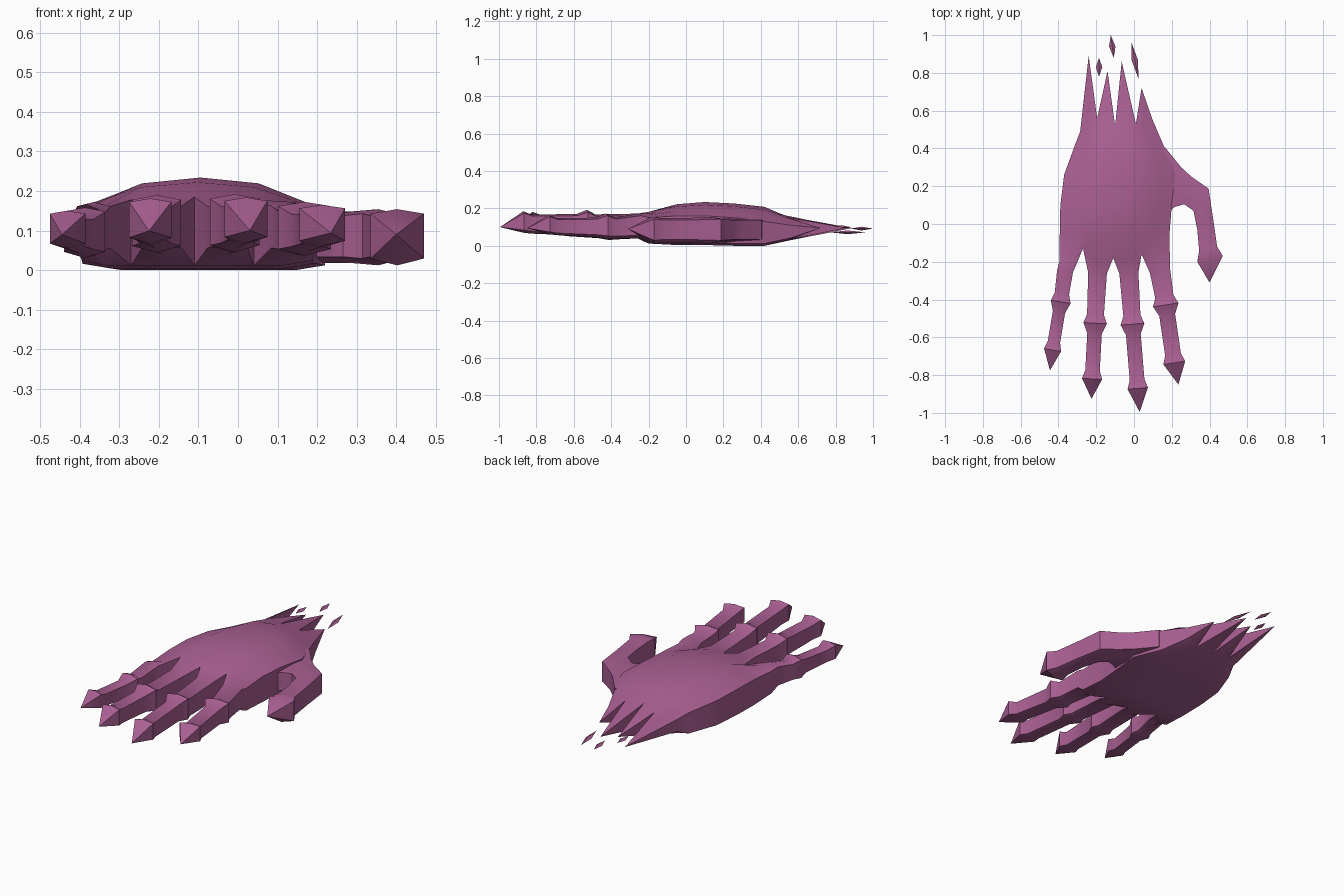
import bpy, bmesh, math
from mathutils import Vector

if "Cube" in bpy.data.objects:
    bpy.data.objects.remove(bpy.data.objects["Cube"])

skin = bpy.data.materials.new("mauve skin")
skin.diffuse_color = (0.40, 0.115, 0.29, 1)
skin.use_nodes = True
skin.node_tree.nodes["Principled BSDF"].inputs["Base Color"].default_value = skin.diffuse_color


def finish(bm, name):
    bmesh.ops.recalc_face_normals(bm, faces=bm.faces)
    me = bpy.data.meshes.new(name)
    bm.to_mesh(me)
    bm.free()
    me.materials.append(skin)
    ob = bpy.data.objects.new(name, me)
    bpy.context.collection.objects.link(ob)
    bpy.context.view_layer.objects.active = ob
    ob.select_set(True)
    bpy.ops.object.shade_smooth_by_angle(angle=math.radians(38))
    ob.select_set(False)


def bridge(bm, a, b):
    n = len(a)
    for i in range(n):
        bm.faces.new((a[i], a[(i + 1) % n], b[(i + 1) % n], b[i]))


def cone(bm, ring, tip):
    t = bm.verts.new(tip)
    for i in range(len(ring)):
        bm.faces.new((ring[i], ring[(i + 1) % len(ring)], t))


def digit_ring(bm, l, r, zb, zt):
    """Six-point section: slightly crowned top and keeled bottom."""
    m = [(a + b) / 2 for a, b in zip(l, r)]
    h = zt - zb
    top = [(*p, zt - d * h) for p, d in ((l, .08), (m, 0), (r, .08))]
    bot = [(*p, zb + d * h) for p, d in ((r, .12), (m, 0), (l, .12))]
    return [bm.verts.new(p) for p in top + bot]


# Palm: rings of nine columns on top and nine below
def palm_ring(bm, xs, ys, zb, zs, zt):
    crown = [0, .4, .8, .9, 1, .9, .8, .4, 0]
    top = [bm.verts.new((x, y, zs + (zt - zs) * c)) for x, y, c in zip(xs, ys, crown)]
    bot = [bm.verts.new((x, y, zb + (0.012 if i in (0, 8) else 0)))
           for i, (x, y) in enumerate(zip(xs, ys))]
    return top, bot


def with_mids(vals):
    out = [vals[0]]
    for a, b in zip(vals, vals[1:]):
        out += [(a + b) / 2, b]
    return out


bm = bmesh.new()
knuckle_y = [-.2] * 9
knuckle_y[2], knuckle_y[4], knuckle_y[6] = -.13, -.18, -.16   # webs between fingers
rings = [palm_ring(bm, with_mids([-.395, -.27, -.11, .04, .19]), knuckle_y, .012, .15, .185)]
# y, left x, right x, bottom, side top, crown
for y, xl, xr, zb, zs, zt in [(-.05, -.393, .188, .004, .16, .222),
                              (.10, -.39, .20, .004, .16, .234),
                              (.26, -.37, .22, 0, .15, .226),
                              (.42, -.312, .155, 0, .13, .208)]:
    xs = [xl + (xr - xl) * i / 8 for i in range(9)]
    rings.append(palm_ring(bm, xs, [y] * 9, zb, zs, zt))
rings.append(palm_ring(bm, with_mids([-.285, -.195, -.10, .01, .095]),
                       with_mids([.49, .56, .52, .53, .56]), .03, .11, .165))
for (t0, b0), (t1, b1) in zip(rings, rings[1:]):
    bridge(bm, t0 + b0[::-1], t1 + b1[::-1])


def span(ring, i):
    """One quarter of a palm ring, as a closed six-point loop."""
    t, b = ring
    return t[2 * i:2 * i + 3] + b[2 * i:2 * i + 3][::-1]


# Torn spikes at the wrist
for i, (x, y) in enumerate([(-.24, .89), (-.14, .81), (-.065, .86), (.04, .72)]):
    cone(bm, span(rings[-1], i), (x, y, .095))

# Fingers: base, joint, end and tip points, joint half width, drop of the finger
FINGERS = [((-.365, -.25), (-.388, -.412), (-.431, -.667), (-.445, -.775), .053, .026),
           ((-.193, -.26), (-.206, -.525), (-.222, -.82), (-.225, -.925), .062, .002),
           ((-.027, -.26), (-.008, -.53), (.02, -.87), (.03, -.995), .063, 0),
           ((.138, -.25), (.168, -.428), (.213, -.735), (.235, -.85), .068, .015)]
for i, (base, joint, end, tip, w, drop) in enumerate(FINGERS):
    base, joint, end = Vector(base), Vector(joint), Vector(end)
    d1, d2 = (joint - base).normalized(), (end - joint).normalized()
    # centre, direction, width factor, bottom, top
    sections = [(base, d1, .8, .04, .172), (joint - d1 * .045, d1, .72, .045, .168),
                (joint, d2, 1, .045, .192), (joint + d2 * .055, d2, .62, .055, .17),
                (end - d2 * .045, d2, .62, .065, .167), (end, d2, .86, .07, .184)]
    prev = span(rings[0], i)
    for c, d, f, zb, zt in sections:
        side = Vector((-d.y, d.x)) * w * f
        s = drop * min(1, (base - c).length / .16)
        cur = digit_ring(bm, c - side, c + side, zb - s * .55, zt - s * 1.3)
        bridge(bm, prev, cur)
        prev = cur
    cone(bm, prev, (*tip, .10 - drop * .4))
finish(bm, "palm_and_fingers")

# Thumb: inner and outer edge points, flared at the bend and the tip
bm = bmesh.new()
inner = [(.05, .03), (.19, .07), (.215, .09), (.265, .105), (.315, .07),
         (.335, -.03), (.345, -.14), (.335, -.20)]
outer = [(.10, .42), (.165, .405), (.25, .30), (.305, .25), (.395, .187),
         (.42, .02), (.44, -.12), (.47, -.17)]
prev = None
for i, (l, r) in enumerate(zip(inner, outer)):
    flare = .006 if i in (4, 7) else 0
    cur = digit_ring(bm, l, r, .018 - flare, .148 + flare)
    if prev:
        bridge(bm, prev, cur)
    else:
        bm.faces.new(cur)
    prev = cur
cone(bm, prev, (.40, -.31, .09))
finish(bm, "thumb")

# Loose shards beyond the wrist: centre, half length, sideways lean
for i, (x, y, z, half, lean) in enumerate([(-.185, .83, .10, .05, 0),
                                           (-.115, .94, .092, .06, -.008),
                                           (.005, .865, .072, .095, -.018)]):
    bm = bmesh.new()
    ring = [bm.verts.new((x + a, y + b, z)) for a, b in
            ((lean, half), (.017, 0), (-lean, -half), (-.017, 0))]
    cone(bm, ring, (x, y, z + .01))
    cone(bm, ring, (x, y, z - .01))
    finish(bm, f"shard_{i + 1}")
